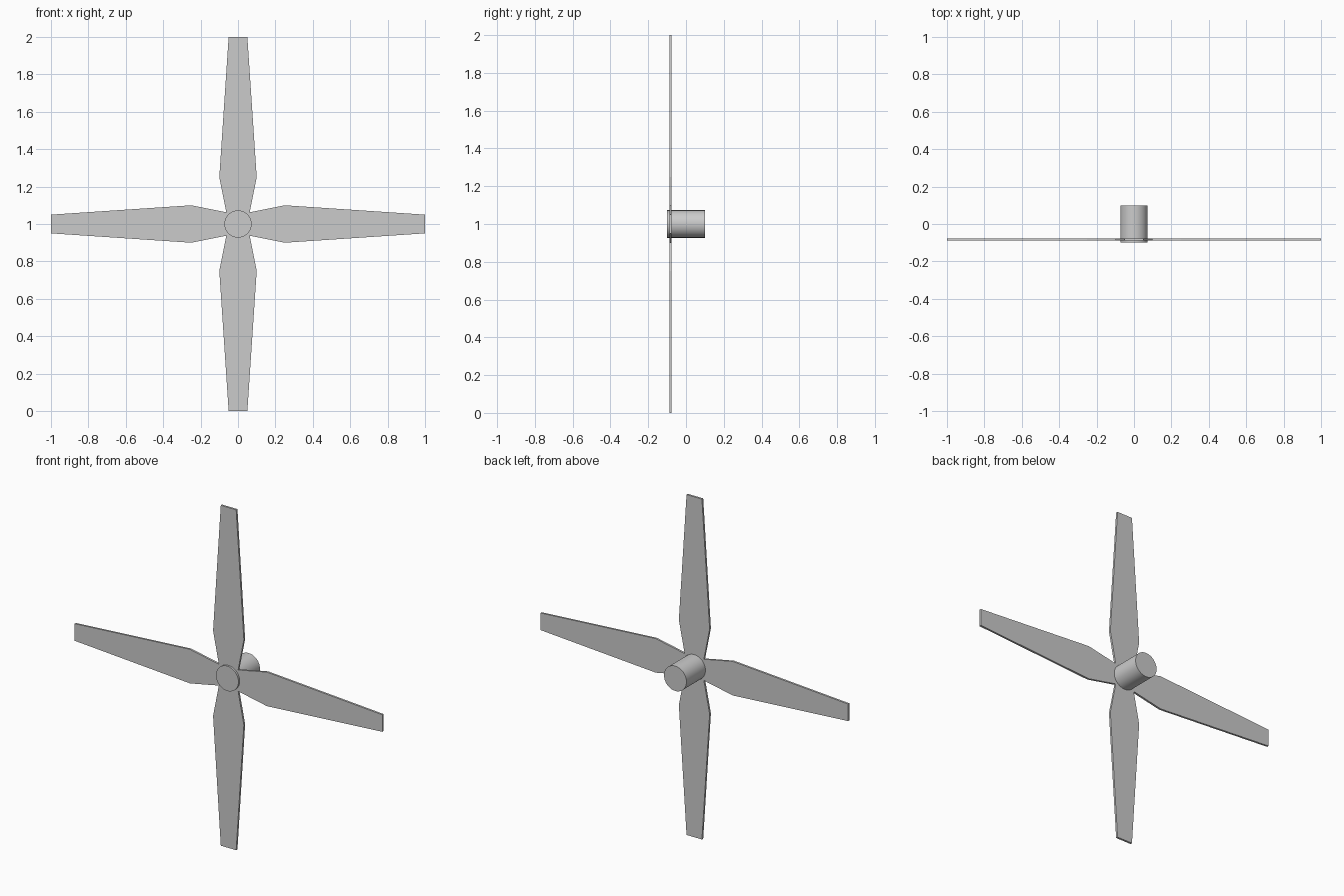
import bpy, bmesh
from math import pi, radians
from mathutils import Matrix, Vector

if "Cube" in bpy.data.objects:
    bpy.data.objects.remove(bpy.data.objects["Cube"])

CENTRE_Z = 1.0
FRONT, BACK = -0.0885, -0.0765   # blade thickness range in y

# Hub: short cylinder lying along y
bpy.ops.mesh.primitive_cylinder_add(vertices=48, radius=0.073, depth=0.2,
                                    location=(0, 0, CENTRE_Z), rotation=(pi / 2, 0, 0))
hub = bpy.context.object
hub.name = "hub"
bpy.ops.object.shade_smooth_by_angle(angle=radians(35))

# Half outline of a blade: (half width, distance from hub axis), mitred at the root
HALF = [(0.0625, 0.0625), (0.1, 0.25), (0.05, 1.0)]


def blade(name, angle):
    outline = [(0, 0)] + HALF + [(-w, r) for w, r in reversed(HALF)]
    bm = bmesh.new()
    face = bm.faces.new([bm.verts.new((w, FRONT, r)) for w, r in outline])
    ext = bmesh.ops.extrude_face_region(bm, geom=[face])
    moved = [v for v in ext["geom"] if isinstance(v, bmesh.types.BMVert)]
    bmesh.ops.translate(bm, verts=moved, vec=Vector((0, BACK - FRONT, 0)))
    bmesh.ops.recalc_face_normals(bm, faces=bm.faces)
    bm.transform(Matrix.Rotation(angle, 4, 'Y'))
    mesh = bpy.data.meshes.new(name)
    bm.to_mesh(mesh)
    bm.free()
    obj = bpy.data.objects.new(name, mesh)
    obj.location.z = CENTRE_Z
    bpy.context.collection.objects.link(obj)


# Four blades around the hub
for i, side in enumerate(("top", "right", "bottom", "left")):
    blade(f"blade_{side}", i * pi / 2)
